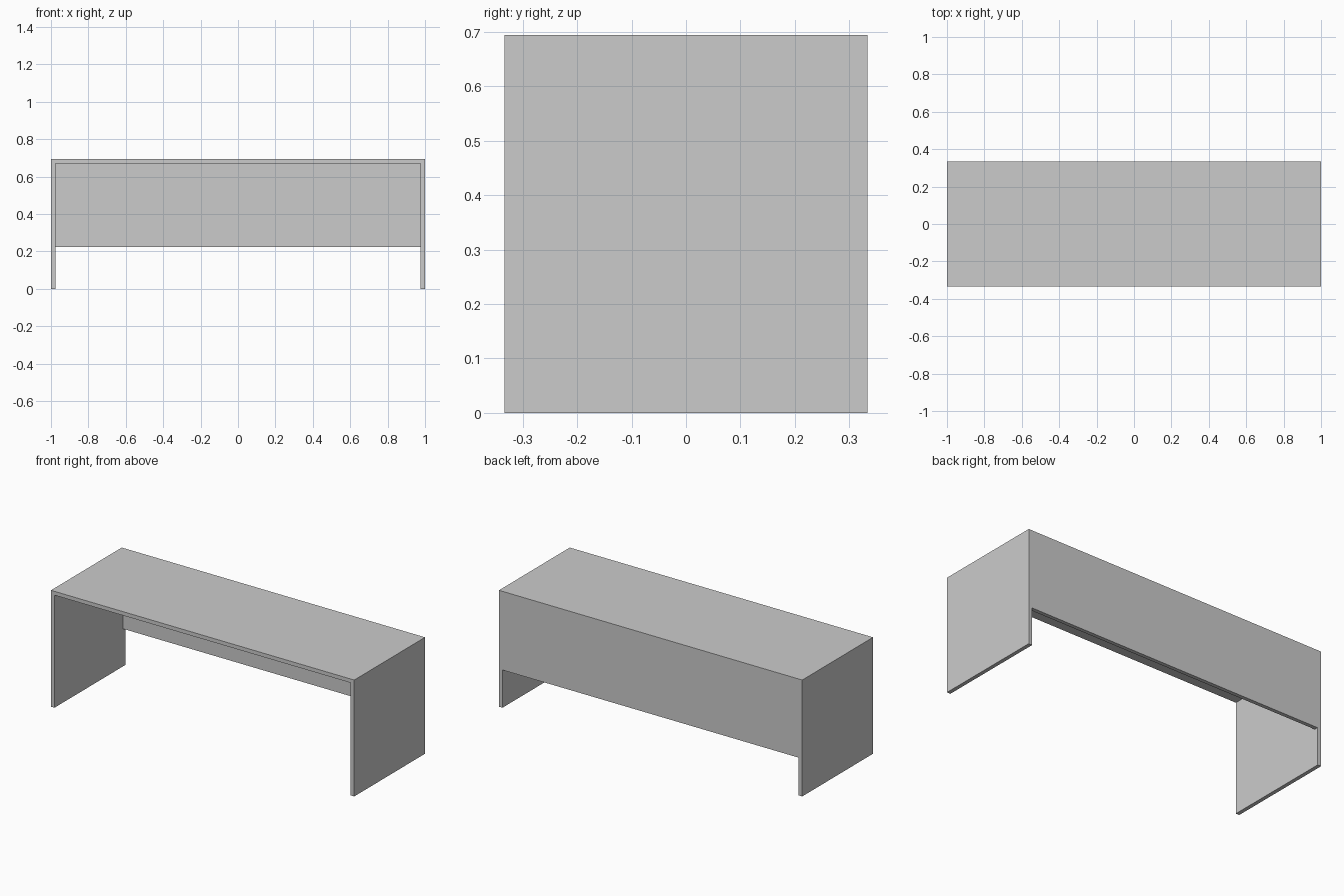
import bpy, bmesh
from mathutils import Vector

if "Cube" in bpy.data.objects:
    bpy.data.objects.remove(bpy.data.objects["Cube"])

HALF_W, HALF_D, HEIGHT = 1.0, 0.3335, 0.694
T = 0.023            # board thickness
PANEL_BOTTOM = 0.225


def extrude_profile(name, profile, half_width):
    """Extrude a closed (y, z) profile along x, centred on x = 0."""
    bm = bmesh.new()
    face = bm.faces.new([bm.verts.new((-half_width, y, z)) for y, z in profile])
    ext = bmesh.ops.extrude_face_region(bm, geom=[face])
    verts = [g for g in ext["geom"] if isinstance(g, bmesh.types.BMVert)]
    bmesh.ops.translate(bm, verts=verts, vec=Vector((2 * half_width, 0, 0)))
    bmesh.ops.recalc_face_normals(bm, faces=bm.faces)
    mesh = bpy.data.meshes.new(name)
    bm.to_mesh(mesh)
    bm.free()
    obj = bpy.data.objects.new(name, mesh)
    bpy.context.collection.objects.link(obj)
    return obj


# Desk body: outer block, to become top, side panels and back panel in one piece
desk = extrude_profile("desk_body", [
    (-HALF_D, 0), (HALF_D, 0), (HALF_D, HEIGHT), (-HALF_D, HEIGHT)], HALF_W)

# Knee space: stepped void that leaves the back panel raised off the floor
M = 0.1
knee = extrude_profile("knee_space_cutter", [
    (-HALF_D - M, -M), (HALF_D + M, -M), (HALF_D + M, PANEL_BOTTOM),
    (HALF_D - T, PANEL_BOTTOM), (HALF_D - T, HEIGHT - T),
    (-HALF_D - M, HEIGHT - T)], HALF_W - T)
knee.hide_render = True

# Carve the void, then discard the cutter
cut = desk.modifiers.new("knee_space", 'BOOLEAN')
cut.operation = 'DIFFERENCE'
cut.solver = 'EXACT'
cut.object = knee
bpy.context.view_layer.objects.active = desk
desk.select_set(True)
bpy.ops.object.modifier_apply(modifier=cut.name)
bpy.data.objects.remove(knee, do_unlink=True)
